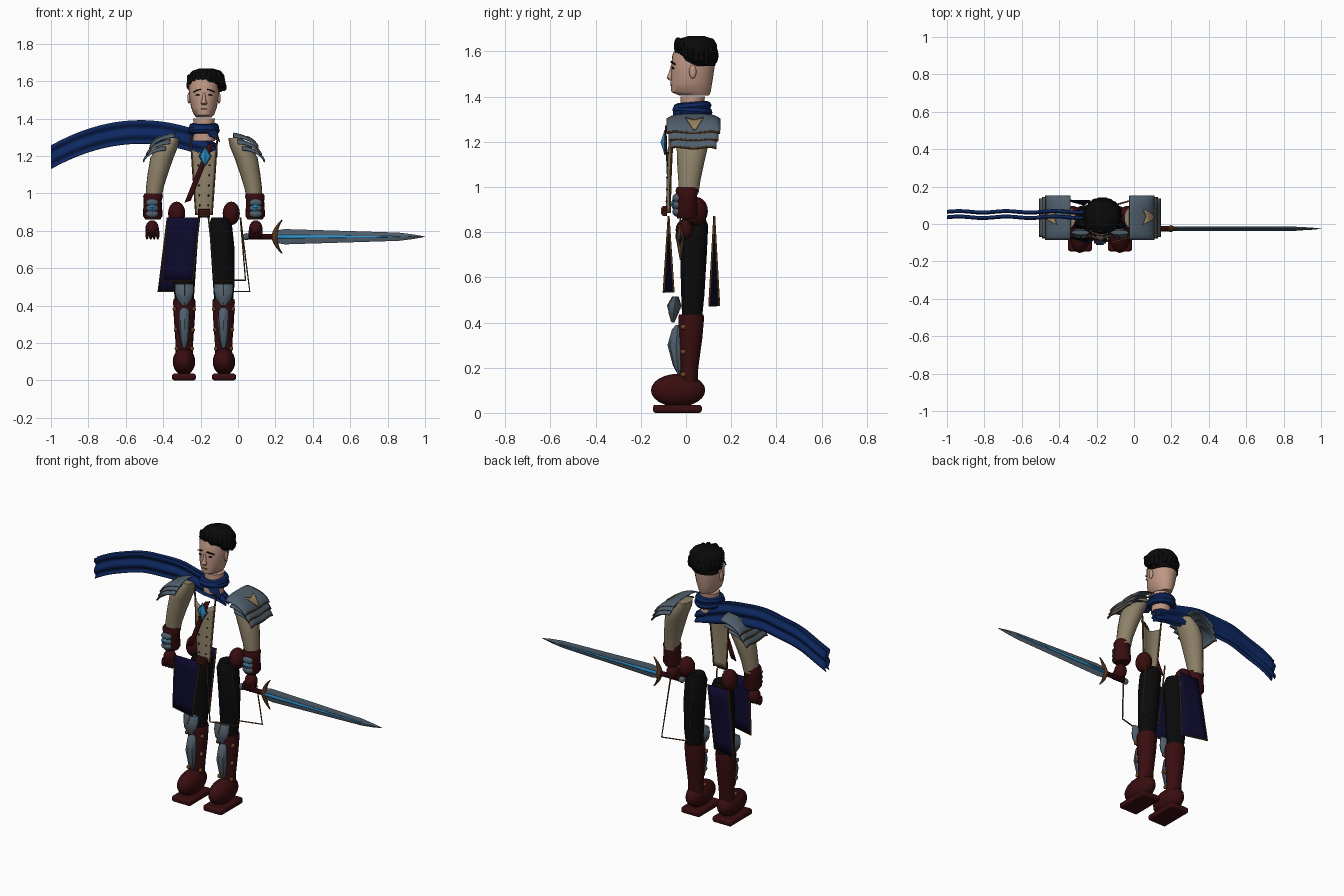
import bpy, bmesh, math, random
from mathutils import Matrix

if "Cube" in bpy.data.objects:
    bpy.data.objects.remove(bpy.data.objects["Cube"])
random.seed(4)
C = -0.182  # middle of the body in x


def paint(name, *rgb):
    m = bpy.data.materials.new(name)
    m.use_nodes = True
    m.diffuse_color = (*rgb, 1)
    m.node_tree.nodes["Principled BSDF"].inputs["Base Color"].default_value = (*rgb, 1)
    return m


skin = paint("skin", 0.52, 0.31, 0.23)
black = paint("black", 0.003, 0.003, 0.003)
blue = paint("scarf blue", 0.004, 0.02, 0.115)
navy = paint("navy cloth", 0.004, 0.003, 0.026)
tan = paint("tan cloth", 0.27, 0.22, 0.14)
steel = paint("steel", 0.08, 0.115, 0.15)
red = paint("dark red leather", 0.04, 0.004, 0.005)
cyan = paint("cyan gem", 0.025, 0.3, 0.62)
bronze = paint("bronze trim", 0.14, 0.055, 0.016)
gold = paint("pale gold", 0.3, 0.22, 0.11)


def finish(o, mat):
    o.data.materials.clear()
    o.data.materials.append(mat)
    bpy.ops.object.select_all(action='DESELECT')
    o.select_set(True)
    bpy.context.view_layer.objects.active = o
    bpy.ops.object.shade_smooth_by_angle(angle=0.7)
    return o


def build(name, mat, bm):
    bmesh.ops.recalc_face_normals(bm, faces=bm.faces)
    me = bpy.data.meshes.new(name)
    bm.to_mesh(me)
    bm.free()
    o = bpy.data.objects.new(name, me)
    bpy.context.collection.objects.link(o)
    return finish(o, mat)


def loft(name, mat, rings, n=18, along_x=False):
    """Closed body through elliptical rings (height, cx, cy, rx, ry)."""
    bm, rows = bmesh.new(), []
    for h, cx, cy, rx, ry in rings:
        pts = [(cx + rx * math.cos(a), cy + ry * math.sin(a), h)
               for a in (math.tau * i / n for i in range(n))]
        rows.append([bm.verts.new(p[::-1] if along_x else p) for p in pts])
    if along_x:
        for row in rows:
            for v in row:
                v.co = (v.co.x, v.co.y, v.co.z)
    for a, b in zip(rows, rows[1:]):
        for i in range(n):
            bm.faces.new((a[i], a[(i + 1) % n], b[(i + 1) % n], b[i]))
    bm.faces.new(rows[0])
    bm.faces.new(rows[-1])
    return build(name, mat, bm)


def sheet(name, mat, f, nu=8, nv=8, thick=0.006):
    """Thin surface from f(u, v) with u and v in 0..1."""
    bm = bmesh.new()
    g = [[bm.verts.new(f(i / nu, j / nv)) for j in range(nv + 1)] for i in range(nu + 1)]
    for i in range(nu):
        for j in range(nv):
            bm.faces.new((g[i][j], g[i + 1][j], g[i + 1][j + 1], g[i][j + 1]))
    o = build(name, mat, bm)
    s = o.modifiers.new("thickness", 'SOLIDIFY')
    s.thickness, s.offset = thick, 0


def ball(name, mat, c, r, rot=0, n=16):
    bm = bmesh.new()
    m = Matrix.Translation(c) @ Matrix.Rotation(rot, 4, 'Y') @ Matrix.Diagonal((*r, 1))
    bmesh.ops.create_uvsphere(bm, u_segments=n, v_segments=n // 2 + 2, radius=1, matrix=m)
    return build(name, mat, bm)


def box(name, mat, c, size, round_by):
    bm = bmesh.new()
    bmesh.ops.create_cube(bm, size=1, matrix=Matrix.Translation(c) @ Matrix.Diagonal((*size, 1)))
    b = build(name, mat, bm).modifiers.new("rounding", 'BEVEL')
    b.width, b.segments = round_by, 3


def tube(name, mat, pts, r, closed=False, scale=None):
    cu = bpy.data.curves.new(name, 'CURVE')
    cu.dimensions, cu.bevel_depth, cu.bevel_resolution, cu.use_fill_caps = '3D', r, 2, True
    sp = cu.splines.new('POLY')
    sp.points.add(len(pts) - 1)
    for i, p in enumerate(pts):
        sp.points[i].co = (*p, 1)
        sp.points[i].radius = scale[i] if scale else 1
    sp.use_cyclic_u = closed
    o = bpy.data.objects.new(name, cu)
    bpy.context.collection.objects.link(o)
    bpy.ops.object.select_all(action='DESELECT')
    o.select_set(True)
    bpy.context.view_layer.objects.active = o
    bpy.ops.object.convert(target='MESH')
    finish(bpy.context.object, mat)


# Head, face and neck
loft("head", skin, [(1.405, C, .036, .04, .066), (1.42, C, .022, .054, .087), (1.46, C, .024, .069, .092),
                    (1.52, C, .03, .079, .095), (1.58, C, .034, .082, .096), (1.63, C, .04, .07, .08),
                    (1.65, C, .04, .03, .03)], 24)
loft("neck", skin, [(1.28, C, .025, .06, .055), (1.34, C, .025, .054, .052), (1.4, C, .03, .058, .055)])
loft("nose", skin, [(1.472, C, -.066, .012, .008), (1.482, C, -.07, .017, .017), (1.5, C, -.066, .01, .013),
                    (1.54, C, -.06, .006, .006)], 10)
ball("mouth", bronze, (C, -.064, 1.45), (.02, .005, .0035))
for s in (-1, 1):
    ball("eye", black, (C + s * .034, -.057, 1.526), (.012, .006, .004))
    sheet("eyebrow", black, lambda u, v: (C + s * (.017 + .038 * u), -.066 + .018 * u * u,
                                          1.552 - .013 * u * u + .006 * v), 5, 1)
    ball("ear", skin, (C + s * .08, .03, 1.51), (.009, .016, .03))

# Hair cap with swept locks
H = C + .013
loft("hair", black, [(1.535, C, .062, .079, .067), (1.56, H, .055, .09, .078), (1.6, H, .046, .097, .09),
                     (1.63, H, .042, .096, .095), (1.655, H, .045, .076, .077), (1.668, H, .045, .035, .035)], 24)
for i in range(22):
    a = math.tau * i / 22
    front = max(0, -math.sin(a))
    ball("hair_lock", black, (H + .085 * math.cos(a), .045 + .083 * math.sin(a),
                              1.585 + .035 * front + random.uniform(-.01, .01)),
         (.021, .016, .036), random.uniform(-.5, .5), 10)

# Scarf coils and the double streaming tail
ring_angles = [math.tau * i / 28 for i in range(28)]
for name, z, r, tilt in (("upper", 1.355, .06, .005), ("lower", 1.336, .064, -.005)):
    tube(f"scarf_{name}_coil", blue, [(C + r * math.cos(a), .028 + (r + .004) * math.sin(a), z + tilt * math.sin(a))
                                      for a in ring_angles], .021, True)


def tail(y0):
    def f(u, v):
        x = -.11 - .89 * u
        half = .062 * min(1, .5 + 3 * u)
        top = 1.39 - .586 * (x + .52) ** 2
        return (x, y0 + .008 * math.sin(v * 12) + .004 * math.sin(u * 22), top - .062 + half * (2 * v - 1))
    return f


for y0 in (.036, .065):
    sheet("scarf_tail", blue, tail(y0), 30, 18, .005)
sheet("scarf_knot", blue, lambda u, v: (C + .01 + .055 * u + .02 * v, -.055 + .03 * u, 1.34 - .065 * v * (.5 + .5 * u)))


# Vest front with trims, buttons, strap, gem and buckle
def vest(u, v):
    w = .042 + .024 * v
    z = .885 + .335 * v + .03 * v ** 8 * (abs(2 * u - 1) - .5)
    return (C + w * (2 * u - 1), -.085 + .014 * (2 * u - 1) ** 2 + .012 * v * v, z)


sheet("vest_front", tan, vest, 8, 12)
for s in (0, 1):
    tube("vest_trim", bronze, [vest(s, v / 8) for v in range(9)] + [(C + (2 * s - 1) * .074, -.058, 1.31)], .005)
    for k in range(5):
        p = vest(.25 + .5 * s, .15 + .16 * k)
        ball("vest_button", red, (p[0], p[1] - .005, p[2]), (.005, .004, .005), 0, 8)
tube("vest_seam", bronze, [vest(.5, v / 8) for v in range(8)], .0025)
sheet("chest_strap", red, lambda u, v: (-.145 - .125 * u + .034 * (v - .5), -.09 + .012 * u,
                                        1.265 - .31 * u + .012 * (v - .5)), 6, 2)
loft("chest_gem", cyan, [(1.152, -.176, -.096, .002, .002), (1.198, -.176, -.098, .027, .015),
                         (1.243, -.176, -.096, .002, .002)], 4)
tube("gem_setting", steel, [(-.176, -.093, 1.146), (-.145, -.093, 1.198), (-.176, -.093, 1.249), (-.207, -.093, 1.198)], .004, True)
box("belt_buckle", red, (C, -.094, .893), (.066, .022, .045), .004)
tube("buckle_frame", bronze, [(C + x * .02, -.107, .893 + z * .013) for x, z in ((-1, -1), (1, -1), (1, 1), (-1, 1))], .004, True)


# Curved overlapping shoulder plates; k is the layer, lift raises ornaments off the plate
def shoulder(s, k, lift=0):
    def f(u, v):
        t = .1 + 1.3 * u
        bow = abs(2 * v - 1)
        x = .142 + .024 * k + (.148 - .007 * k + lift) * math.sin(t)
        z = 1.322 - .034 * k - .074 * (1 - math.cos(t)) + lift
        y = .033 + (.118 - .008 * k) * (2 * v - 1)
        return (C + s * x, y, z - .022 * bow ** 4 - .022 * u * math.cos(math.pi * (v - .5)))
    return f


# Hanging hip panels, from corner distances at the top and bottom
def panel(s, y0, flare, low, top_in, low_in, low_out):
    def f(u, v):
        d = (top_in + (.195 - top_in) * u) * (1 - v) + (low_in + (low_out - low_in) * u) * v
        return (C + s * d, y0 + v * flare * (1 - 2 * u), .87 + (low - .87) * v)
    return f


for s in (-1, 1):
    side = "left" if s > 0 else "right"

    def X(d):
        return C + s * d

    def limb(name, mat, rings, n=18):
        return loft(f"{side}_{name}", mat, [(z, X(d), y, a, b) for z, d, y, a, b in rings], n)

    # Shoulder armour
    for k in range(3):
        f = shoulder(s, k)
        sheet(f"{side}_shoulder_plate", steel, f, 10, 14, .007)
        tube(f"{side}_shoulder_trim", bronze, [f(1, j / 14) for j in range(15)], .005)
    f = shoulder(s, 0, .005)
    sheet(f"{side}_shoulder_emblem", gold, lambda u, v: f(.5 + .42 * u - .1 * abs(2 * v - 1) * (1 - u),
                                                          .52 + .17 * (2 * v - 1) * (1 - .85 * u)), 4, 8)
    # Sleeve, bracer and fist
    limb("sleeve", tan, [(.97, .27, .012, .042, .044), (1.03, .263, .015, .047, .05), (1.1, .248, .02, .054, .06),
                         (1.19, .225, .029, .062, .072), (1.25, .195, .032, .057, .074), (1.295, .165, .033, .035, .055)])
    limb("bracer", red, [(.86, .273, .003, .04, .042), (.88, .274, .003, .053, .05), (.96, .274, .003, .048, .046),
                         (.985, .272, .005, .053, .052), (1, .271, .006, .046, .047)])
    for z in (.89, .92, .95):
        ball(f"{side}_bracer_plate", steel, (X(.277), -.04, z), (.034, .02, .021))
    loft(f"{side}_bracer_gem", cyan, [(.9, X(.277), -.055, .002, .002), (.925, X(.277), -.06, .015, .01),
                                      (.95, X(.277), -.055, .002, .002)], 4)
    ball(f"{side}_hand", red, (X(.277), -.008, .81), (.036, .038, .046))
    for k in range(4):
        ball(f"{side}_finger", red, (X(.247 + .019 * k), -.026, .782), (.01, .022, .03), 0, 10)
    # Hip pad, thigh and hanging panels
    ball(f"{side}_hip_pad", red, (X(.146), .045, .893), (.046, .052, .063))
    limb("legging", black, [(.42, .105, .027, .05, .045), (.52, .106, .03, .058, .052), (.7, .1, .033, .064, .06),
                            (.83, .088, .035, .062, .064), (.87, .085, .035, .045, .048)])
    for part, args in (("front", (-.077, -.022, .535, .024, .06, .222)),
                       ("back", (.125, -.022, .475, .055, .085, .245))):
        f = panel(s, *args)
        if s < 0:
            sheet(f"{side}_{part}_panel", navy, f, 4, 6, .006)
        tube(f"{side}_{part}_panel_trim", bronze, [f(0, 0), f(0, 1), f(1, 1), f(1, 0)], .0045)
    # Boot, foot and leg armour
    limb("boot", red, [(.1, .105, .012, .045, .04), (.2, .105, .015, .047, .04), (.33, .105, .02, .056, .053),
                       (.42, .105, .023, .06, .058), (.435, .105, .023, .057, .055)])
    ball(f"{side}_foot", red, (X(.107), -.035, .1), (.06, .12, .073), 0, 20)
    box(f"{side}_sole", red, (X(.107), -.038, .018), (.128, .216, .036), .012)
    limb("shin_plate", steel, [(.165, .105, -.03, .006, .004), (.21, .105, -.038, .022, .02), (.3, .105, -.044, .03, .038),
                               (.37, .105, -.038, .027, .024), (.39, .105, -.034, .012, .01)], 8)
    limb("knee_plate", steel, [(.4, .105, -.058, .014, .006), (.44, .105, -.055, .042, .022), (.475, .105, -.05, .05, .03),
                               (.515, .105, -.045, .05, .012)], 8)
    tube(f"{side}_knee_ridge", bronze, [(X(.105), -.064, .405), (X(.105), -.081, .475), (X(.105), -.058, .515)], .003)
    for z, r in ((.17, .047), (.27, .052), (.38, .058)):
        for e in (-1, 1):
            ball(f"{side}_boot_stud", bronze, (X(.105 + e * (r - .006)), -.012, z), (.011, .014, .012), 0, 10)

# Sword held level in the left hand
Z, Y = .768, -.025
loft("sword_blade", steel, [(.2, Z, Y, .033, .011), (.25, Z, Y, .041, .011), (.86, Z, Y, .022, .01),
                            (.94, Z, Y, .012, .007), (1, Z, Y, .001, .001)], 4, True)
for e in (-1, 1):
    sheet("sword_fuller", cyan, lambda u, v: (.21 + .66 * u, Y + e * .0112, Z + .01 * (1 - .8 * u) * (2 * v - 1)), 4, 1, .003)
tube("sword_grip", red, [(.055, Y, Z), (.2, Y, Z)], .015)
ball("sword_pommel", steel, (.045, Y, Z), (.019, .018, .019))
arc = [k / 6 for k in range(-6, 7)]
tube("sword_guard", bronze, [(.197 + .04 * a * a, Y, Z + .09 * a) for a in arc], .018,
     scale=[1.05 - .9 * abs(a) for a in arc])
